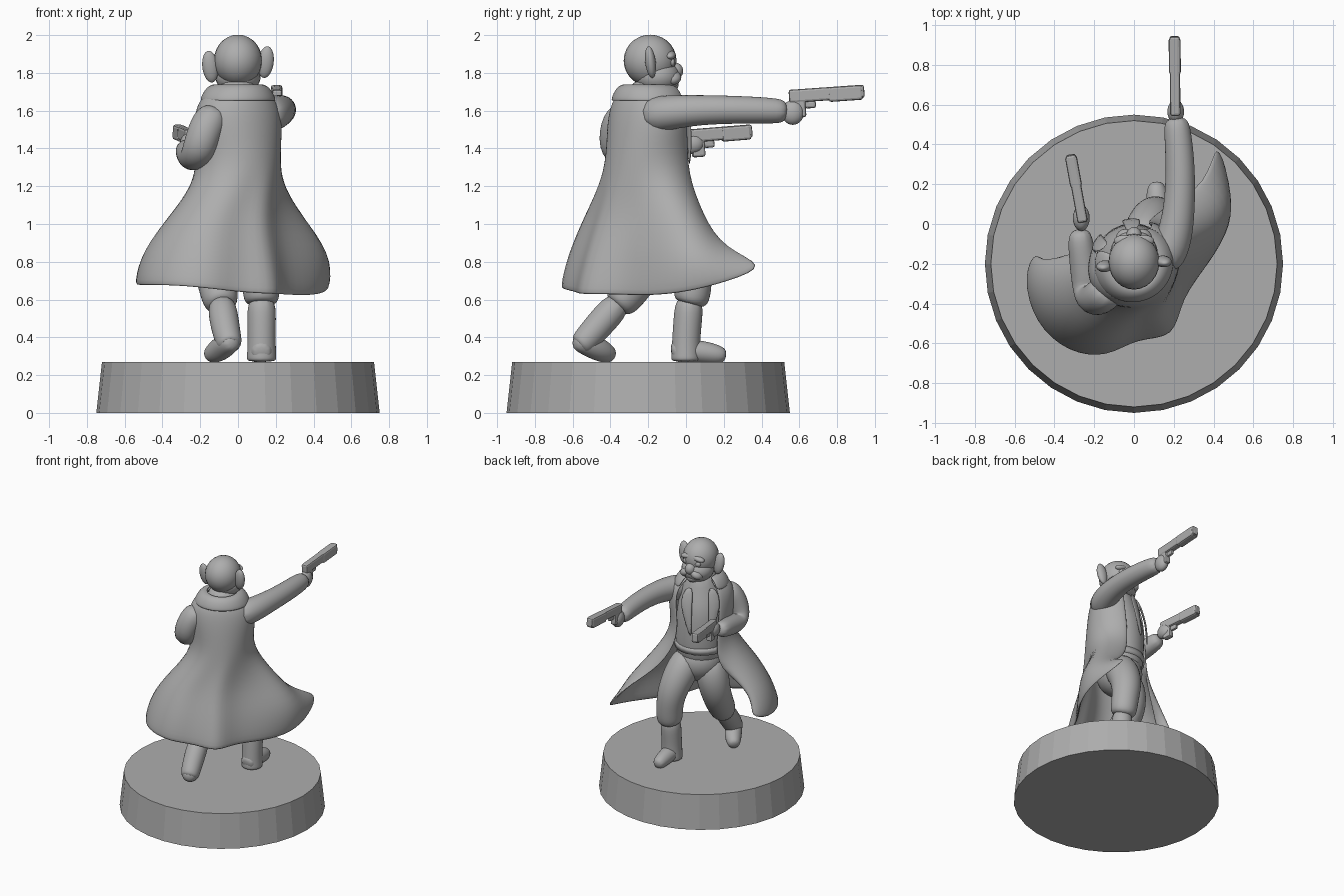
import bpy, bmesh, math
from mathutils import Vector, Matrix

grey = bpy.data.materials.new("stone grey")
grey.diffuse_color = (0.42, 0.42, 0.42, 1)


def finish(name, bm, smooth=True, thickness=0, subdiv=0, bevel=0):
    bmesh.ops.recalc_face_normals(bm, faces=bm.faces)
    me = bpy.data.meshes.new(name)
    bm.to_mesh(me)
    bm.free()
    me.materials.append(grey)
    for p in me.polygons:
        p.use_smooth = smooth
    ob = bpy.data.objects.new(name, me)
    bpy.context.collection.objects.link(ob)
    if thickness:
        m = ob.modifiers.new("thickness", 'SOLIDIFY')
        m.thickness, m.offset = thickness, 0
    if bevel:
        m = ob.modifiers.new("bevel", 'BEVEL')
        m.width, m.segments = bevel, 2
    if subdiv:
        ob.modifiers.new("round", 'SUBSURF').levels = subdiv
    return ob


def blob(name, loc, radii, rx=0, ry=0, rz=0):
    bm = bmesh.new()
    rot = Matrix.Rotation(rz, 4, 'Z') @ Matrix.Rotation(ry, 4, 'Y') @ Matrix.Rotation(rx, 4, 'X')
    bmesh.ops.create_uvsphere(bm, u_segments=24, v_segments=14, radius=1,
                              matrix=Matrix.Translation(loc) @ rot @ Matrix.Diagonal((*radii, 1)))
    return finish(name, bm)


def loft(name, rings, closed=False, **kw):
    bm = bmesh.new()
    rows = [[bm.verts.new(p) for p in r] for r in rings]
    n = len(rows[0])
    for a, b in zip(rows, rows[1:]):
        for i in range(n if closed else n - 1):
            j = (i + 1) % n
            bm.faces.new((a[i], a[j], b[j], b[i]))
    if closed:
        bm.faces.new(rows[0])
        bm.faces.new(rows[-1])
    return finish(name, bm, **kw)


def tube(name, pts, sides=10):
    """Rounded limb through (x, y, z, radius) points."""
    c = [Vector(p[:3]) for p in pts]
    rings = []
    for i, p in enumerate(pts):
        t = (c[min(i + 1, len(c) - 1)] - c[max(i - 1, 0)]).normalized()
        side = t.cross(Vector((0.9, -0.1, 0.05))).normalized()
        up = t.cross(side)
        rings.append([c[i] + (side * math.cos(k * math.tau / sides) +
                              up * math.sin(k * math.tau / sides)) * p[3] * 1.04
                      for k in range(sides)])
    return loft(name, rings, closed=True, subdiv=2)


# Body frame: shoulders are twisted, the chest faces -x +y
U, V, C = Vector((0.85, 0.53, 0)), Vector((-0.53, 0.85, 0)), Vector((0, -0.2, 0))


def body(u, v, z):
    return C + U * u + V * v + Vector((0, 0, z))


def arc(a, b, z, start=125, end=400, n=13):
    ang = [math.radians(start + (end - start) * i / (n - 1)) for i in range(n)]
    return [body(a * math.cos(t), b * math.sin(t), z) for t in ang]


# Round base
bm = bmesh.new()
bmesh.ops.create_cone(bm, cap_ends=True, segments=32, radius1=0.75, radius2=0.72, depth=0.27,
                      matrix=Matrix.Translation((0, -0.2, 0.135)))
finish("base", bm, smooth=False)

# Long coat, open at the front, with a flaring skirt
hem = [(-0.43, -0.26, 0.76), (-0.49, -0.11, 0.72), (-0.56, -0.26, 0.67), (-0.50, -0.50, 0.67),
       (-0.33, -0.65, 0.67), (-0.13, -0.67, 0.65), (0.01, -0.57, 0.63), (0.21, -0.58, 0.62),
       (0.23, -0.38, 0.62), (0.37, -0.20, 0.61), (0.48, 0.0, 0.63), (0.48, 0.23, 0.69),
       (0.41, 0.46, 0.78)]
flare = [(-0.40, -0.25, 0.88), (-0.45, -0.17, 0.87), (-0.52, -0.28, 0.85), (-0.47, -0.46, 0.85),
         (-0.31, -0.60, 0.84), (-0.12, -0.63, 0.84), (0.02, -0.52, 0.84), (0.17, -0.52, 0.84),
         (0.21, -0.34, 0.84), (0.37, -0.18, 0.84), (0.50, 0.0, 0.84), (0.48, 0.14, 0.84),
         (0.37, 0.20, 0.87)]
thigh = [(-0.20, -0.10), (-0.27, -0.14), (-0.36, -0.24), (-0.35, -0.40), (-0.26, -0.51),
         (-0.11, -0.54), (0.01, -0.46), (0.13, -0.45), (0.18, -0.30), (0.28, -0.16),
         (0.35, -0.03), (0.29, 0.07), (0.15, 0.09)]
coat = [hem, flare, [(x, y, 1.04) for x, y in thigh], arc(0.205, 0.225, 1.27),
        arc(0.235, 0.205, 1.48), arc(0.235, 0.185, 1.6), arc(0.19, 0.16, 1.67),
        arc(0.11, 0.11, 1.72)]
loft("coat", coat, thickness=0.025, subdiv=2)
loft("collar", [arc(0.11, 0.12, 1.735), arc(0.165, 0.165, 1.725), arc(0.205, 0.195, 1.65)],
     thickness=0.018, subdiv=2)

# Lapels, mirrored about the chest centre
for s, side in ((-1, "left"), (1, "right")):
    loft(side + "_lapel", [[body(s * u, v, z) for u, v, z in row] for row in (
        [(0.05, 0.15, 1.69), (0.12, 0.14, 1.67)],
        [(0.055, 0.19, 1.58), (0.15, 0.165, 1.57)],
        [(0.06, 0.21, 1.45), (0.14, 0.185, 1.5)],
        [(0.06, 0.215, 1.3), (0.08, 0.21, 1.3)])], thickness=0.015, subdiv=1)

# Shirt and hips
tube("shirt", [(0, -0.19, 1.02, 0.15), (0, -0.18, 1.15, 0.18), (-0.01, -0.18, 1.3, 0.18),
               (-0.01, -0.19, 1.48, 0.18), (0, -0.2, 1.62, 0.14), (0, -0.19, 1.78, 0.09)], 16)
blob("hips", (0, -0.17, 1.05), (0.18, 0.17, 0.17), rz=0.56)
loft("belt", [arc(0.19, 0.195, z, 0, 360, 25) for z in (1.15, 1.2)], thickness=0.02)

# Legs with baggy trousers tucked into boots
tube("right_trouser", [(0.04, -0.14, 1.1, 0.12), (0.07, -0.03, 0.97, 0.125), (0.10, 0.04, 0.83, 0.11),
                       (0.12, 0.04, 0.7, 0.10), (0.125, 0.03, 0.6, 0.10), (0.125, 0.02, 0.57, 0.07)])
tube("right_boot", [(0.125, 0.02, 0.62, 0.075), (0.125, 0.01, 0.5, 0.078), (0.125, 0.0, 0.38, 0.075),
                    (0.125, 0.0, 0.29, 0.08), (0.125, 0.0, 0.27, 0.08)])
tube("left_trouser", [(-0.06, -0.2, 1.08, 0.12), (-0.12, -0.17, 0.92, 0.125), (-0.13, -0.2, 0.78, 0.11),
                      (-0.105, -0.29, 0.66, 0.105), (-0.09, -0.35, 0.58, 0.095), (-0.085, -0.37, 0.56, 0.06)])
tube("left_boot", [(-0.09, -0.34, 0.6, 0.075), (-0.075, -0.43, 0.5, 0.08), (-0.06, -0.50, 0.42, 0.075),
                   (-0.045, -0.55, 0.365, 0.07), (-0.04, -0.57, 0.35, 0.05)])
tube("right_foot", [(0.125, -0.08, 0.32, 0.045), (0.125, -0.04, 0.33, 0.065), (0.12, 0.07, 0.325, 0.062),
                    (0.115, 0.16, 0.31, 0.055), (0.11, 0.215, 0.3, 0.035)])
tube("left_foot", [(-0.02, -0.595, 0.375, 0.04), (-0.05, -0.54, 0.375, 0.065), (-0.09, -0.47, 0.34, 0.065),
                   (-0.13, -0.42, 0.315, 0.055), (-0.16, -0.385, 0.3, 0.035)])

# Arms: right one stretched forward, left one bent at the hip
tube("right_arm", [(0.13, -0.22, 1.57, 0.10), (0.2, -0.1, 1.59, 0.095), (0.23, 0.08, 1.605, 0.08),
                   (0.235, 0.28, 1.605, 0.075), (0.22, 0.46, 1.6, 0.07), (0.21, 0.54, 1.595, 0.06)])
tube("left_arm", [(-0.11, -0.31, 1.6, 0.09), (-0.17, -0.37, 1.52, 0.095), (-0.21, -0.385, 1.38, 0.09),
                  (-0.235, -0.31, 1.34, 0.08), (-0.265, -0.13, 1.38, 0.068), (-0.275, -0.02, 1.4, 0.058)])
blob("right_hand", (0.21, 0.565, 1.59), (0.042, 0.06, 0.065))
blob("left_hand", (-0.265, 0.03, 1.425), (0.042, 0.065, 0.055))


# Pistols: slide, sight block and grip, all in one tilted frame
def pistol(name, rear, yaw, pitch, length):
    frame = Matrix.Translation(rear) @ Matrix.Rotation(yaw, 4, 'Z') @ Matrix.Rotation(pitch, 4, 'X')
    bm = bmesh.new()
    for loc, size in (((0, length * 0.5, 0), (0.052, length, 0.07)),
                      ((0, length * 0.75, -0.005), (0.06, length * 0.45, 0.078)),
                      ((0, 0.05, -0.06), (0.045, 0.07, 0.11)),
                      ((0, 0.11, -0.05), (0.025, 0.06, 0.04))):
        bmesh.ops.create_cube(bm, size=1, matrix=frame @ Matrix.Translation(loc) @ Matrix.Diagonal((*size, 1)))
    finish(name, bm, smooth=False, bevel=0.012)


pistol("right_pistol", (0.208, 0.545, 1.675), 0.01, 0.07, 0.4)
pistol("left_pistol", (-0.258, 0.01, 1.465), 0.18, 0.08, 0.345)

# Head with heavy brow, broad nose and drooping jowls
blob("head", (0, -0.19, 1.865), (0.128, 0.14, 0.137))
blob("lower_face", (0, -0.15, 1.78), (0.12, 0.12, 0.095))
blob("nose", (0, -0.06, 1.81), (0.04, 0.045, 0.045))
blob("chin", (0, -0.09, 1.735), (0.05, 0.05, 0.04))
for s, side in ((-1, "left"), (1, "right")):
    blob(side + "_jowl", (s * 0.045, -0.075, 1.775), (0.05, 0.05, 0.035), ry=s * 0.5)
    blob(side + "_brow", (s * 0.05, -0.085, 1.895), (0.052, 0.03, 0.022), ry=s * 0.2)
    blob(side + "_eye", (s * 0.052, -0.075, 1.855), (0.025, 0.018, 0.022))
    blob(side + "_ear", (s * 0.147, -0.2 + s * 0.012, 1.845 + s * 0.012), (0.042, 0.028, 0.085),
         rx=0.12, ry=s * 0.12)
